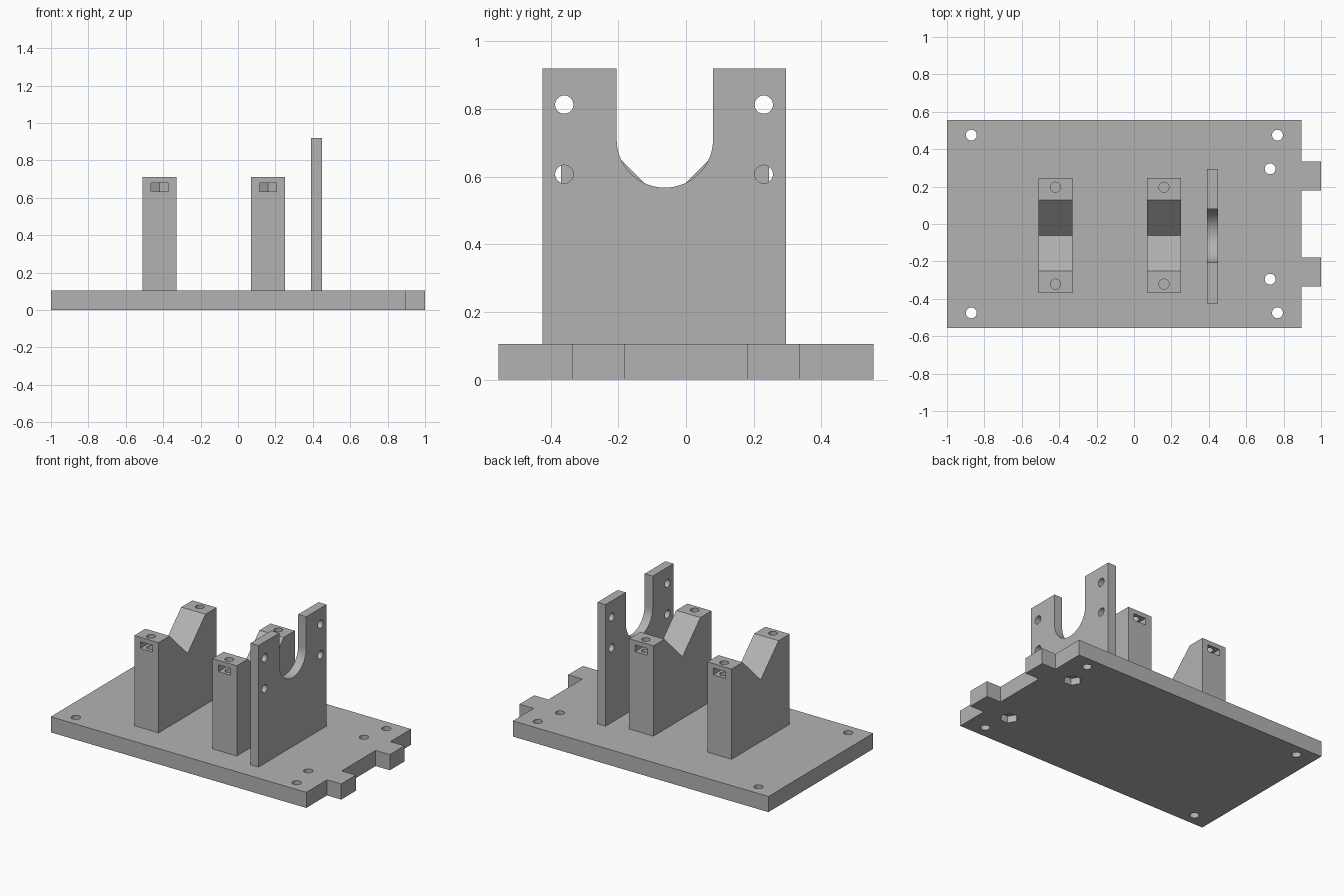
import bpy, bmesh, math
from mathutils import Vector

cube = bpy.data.objects.get("Cube")
if cube:
    bpy.data.objects.remove(cube, do_unlink=True)

grey = bpy.data.materials.new("light grey")
grey.use_nodes = True
grey.diffuse_color = (0.45, 0.45, 0.45, 1)
grey.node_tree.nodes["Principled BSDF"].inputs["Base Color"].default_value = grey.diffuse_color


def prism(name, profile, axis, start, end):
    """Extrude a 2D profile along axis x (profile is y, z) or z (profile is x, y)."""
    place = (lambda a, b: (start, a, b)) if axis == "x" else (lambda a, b: (a, b, start))
    shift = Vector((end - start, 0, 0) if axis == "x" else (0, 0, end - start))
    bm = bmesh.new()
    face = bm.faces.new([bm.verts.new(place(a, b)) for a, b in profile])
    extruded = bmesh.ops.extrude_face_region(bm, geom=[face], use_keep_orig=True)["geom"]
    bmesh.ops.translate(bm, vec=shift, verts=[v for v in extruded if isinstance(v, bmesh.types.BMVert)])
    bmesh.ops.recalc_face_normals(bm, faces=bm.faces)
    mesh = bpy.data.meshes.new(name)
    bm.to_mesh(mesh)
    bm.free()
    mesh.materials.append(grey)
    obj = bpy.data.objects.new(name, mesh)
    bpy.context.collection.objects.link(obj)
    return obj


def arc(cx, cy, r, first=0, last=360, steps=32):
    return [(cx + r * math.cos(math.radians(first + (last - first) * i / steps)),
             cy + r * math.sin(math.radians(first + (last - first) * i / steps)))
            for i in range(steps + (last - first < 360))]


def rect(x0, x1, y0, y1):
    return [(x0, y0), (x1, y0), (x1, y1), (x0, y1)]


def finish(obj, cutters):
    """Cut the holes, then smooth the round walls."""
    bpy.ops.object.select_all(action="DESELECT")
    bpy.context.view_layer.objects.active = obj
    obj.select_set(True)
    for cutter in cutters:
        cutter.hide_render = True
        mod = obj.modifiers.new("cut", "BOOLEAN")
        mod.operation, mod.solver, mod.object = "DIFFERENCE", "EXACT", cutter
        bpy.ops.object.modifier_apply(modifier=mod.name)
        bpy.data.objects.remove(cutter, do_unlink=True)
    bpy.ops.object.shade_smooth_by_angle(angle=math.radians(30))


BASE = 0.105
HOLE = 0.029

# Base plate with two joining tabs on one end
half = [(0.895, 0.18), (1, 0.18), (1, 0.335), (0.895, 0.335), (0.895, 0.555), (-1, 0.555)]
outline = half + [(x, -y) for x, y in reversed(half)]
base = prism("base_plate", outline, "z", 0, BASE)
cutters = []
for side in (-1, 1):
    for x, y in ((-0.87, 0.475), (0.767, 0.475), (0.728, 0.295)):
        cutters.append(prism("hole", arc(x, side * y, HOLE), "z", -0.1, 0.2))
    # Hexagonal nut pocket underneath
    cutters.append(prism("nut_pocket", arc(0.728, side * 0.295, 0.056, steps=6), "z", -0.1, 0.045))
finish(base, cutters)

# Two V-notched support blocks
TOP, MID = 0.71, -0.0625
for name, x in (("right_v_block", -0.42), ("left_v_block", 0.16)):
    profile = [(-0.37, BASE), (0.245, BASE), (0.245, TOP), (MID + 0.19, TOP),
               (MID, TOP - 0.19), (MID - 0.19, TOP), (-0.37, TOP)]
    block = prism(name, profile, "x", x - 0.09, x + 0.09)
    cutters = []
    for side in (-1, 1):
        y = MID + side * 0.259
        # Nut slot opening on the end face, then the screw hole from above
        slot = rect(x - 0.045, x + 0.045, *sorted((y - side * 0.03, y + side * 0.2)))
        tip = (x, y - side * 0.055)
        slot = slot[:2] + [tip] + slot[2:] if side < 0 else [slot[0], tip] + slot[1:]
        if side < 0:
            slot = [slot[0], slot[1], slot[3], tip, slot[4]]
        cutters.append(prism("nut_slot", slot, "z", 0.635, 0.68))
        cutters.append(prism("screw_hole", arc(x, y, 0.027), "z", 0.56, 0.8))
    finish(block, cutters)

# Upright mounting plate with a U-shaped opening
R, HIGH = 0.1425, 0.92
profile = [(-0.425, BASE), (0.295, BASE), (0.295, HIGH), (MID + R, HIGH)]
profile += list(reversed(arc(MID, TOP, R, 180, 359.99)))
profile += [(MID - R, HIGH), (-0.425, HIGH)]
plate = prism("upright_plate", profile, "x", 0.39, 0.45)
finish(plate, [prism("hole", arc(y, z, 0.027), "x", 0.3, 0.6)
               for y in (-0.36, 0.23) for z in (0.607, 0.813)])
